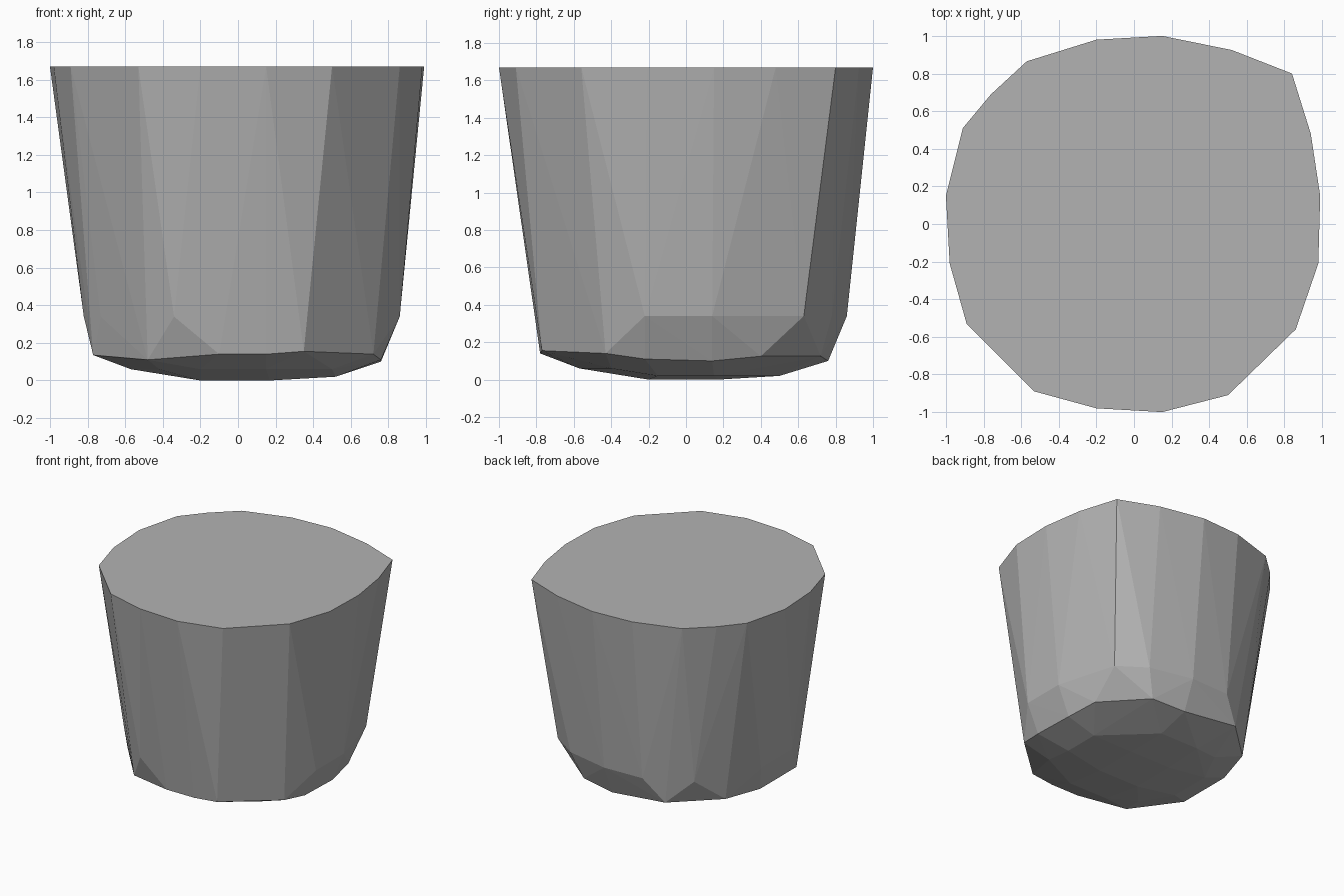
import bpy
import bmesh
import math

default_cube = bpy.data.objects.get("Cube")
if default_cube:
    bpy.data.objects.remove(default_cube, do_unlink=True)


def make_material(name, colour):
    material = bpy.data.materials.new(name)
    material.use_nodes = True
    material.diffuse_color = colour
    shader = next(n for n in material.node_tree.nodes if n.type == "BSDF_PRINCIPLED")
    shader.inputs["Base Color"].default_value = colour
    return material


def level(height, outline):
    """Lift a flat outline to one height."""
    return [(x, y, height) for x, y in outline]


def build_hull(name, points, material):
    """Wrap the points in a faceted convex skin."""
    bm = bmesh.new()
    for point in points:
        bm.verts.new(point)
    result = bmesh.ops.convex_hull(bm, input=bm.verts[:])
    unused = {v for v in result["geom_interior"] + result["geom_unused"]
              if isinstance(v, bmesh.types.BMVert)}
    bmesh.ops.delete(bm, geom=list(unused), context="VERTS")
    bmesh.ops.dissolve_limit(bm, angle_limit=math.radians(0.5),
                             verts=bm.verts[:], edges=bm.edges[:])
    bmesh.ops.recalc_face_normals(bm, faces=bm.faces[:])
    mesh = bpy.data.meshes.new(name)
    bm.to_mesh(mesh)
    bm.free()
    mesh.materials.append(material)
    body = bpy.data.objects.new(name, mesh)
    bpy.context.collection.objects.link(body)
    return body


# Flat top rim
rim = level(1.67, [
    (-.2, .98), (.15, 1), (.52, .925), (.84, .8), (.94, .48), (.99, .15),
    (.98, -.21), (.86, -.56), (.5, -.91), (.15, -1), (-.2, -.98),
    (-.53, -.89), (-.89, -.53), (-.98, -.21), (-1, .15), (-.91, .51),
    (-.76, .69), (-.57, .865)])

# Lower end of the tapered wall
wall_base = level(.34, [
    (.86, -.22), (.86, .14), (.72, .63), (.5, .78), (.14, .86), (-.2, .85),
    (-.55, .68), (-.82, .2), (-.82, -.2), (-.73, -.43), (-.34, -.78)])

# Uneven bevel around the foot
bevel = [
    (-.48, -.66, .11), (-.1, -.78, .14), (.15, -.78, .14), (.35, -.77, .155),
    (.72, -.43, .14), (.76, -.22, .11), (.76, .14, .1), (.72, .4, .125),
    (.42, .72, .125), (.14, .76, .1), (-.35, .77, .15), (-.68, .46, .15),
    (-.77, .14, .135), (-.77, -.33, .135)]

# Shallow rounded underside
underside = level(.06, [(-.57, -.2), (-.57, .15), (-.2, -.57), (.15, -.57),
                        (-.43, .43), (.5, -.4), (-.42, -.45)])
underside += level(.02, [(.52, -.15), (.52, .15), (.15, .5), (-.2, .5)])
underside += level(0, [(-.2, -.2), (.17, -.2), (.17, .17), (-.2, .17)])

grey = make_material("plain grey", (.45, .45, .45, 1))
build_hull("tapered_block", rim + wall_base + bevel + underside, grey)
